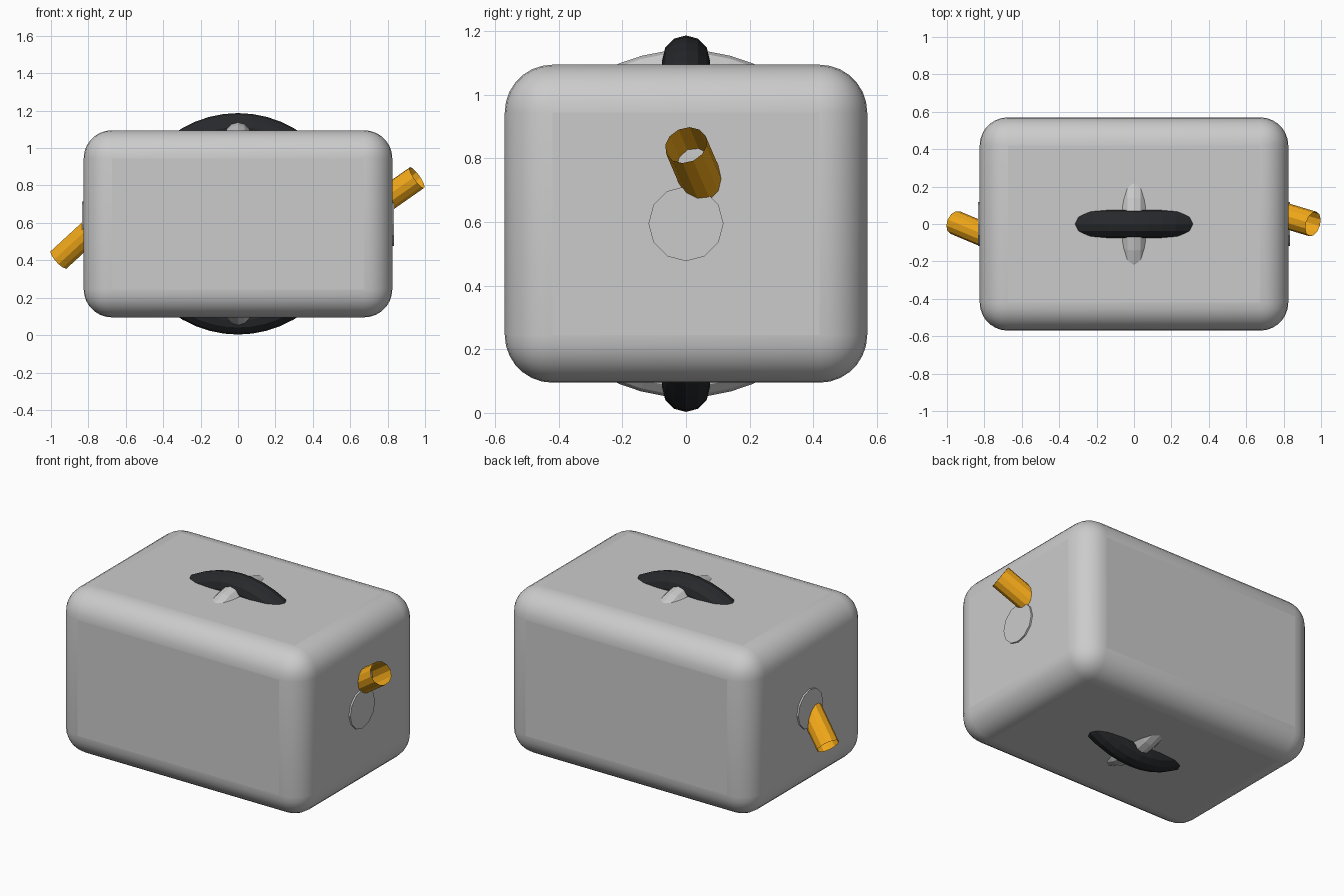
import bpy, math
from mathutils import Vector

if "Cube" in bpy.data.objects:
    bpy.data.objects.remove(bpy.data.objects["Cube"])

CZ = 0.595  # common centre height


def material(name, color):
    m = bpy.data.materials.new(name)
    m.diffuse_color = color
    m.use_nodes = True
    m.node_tree.nodes["Principled BSDF"].inputs["Base Color"].default_value = m.diffuse_color
    return m


black = material("black", (0.02, 0.022, 0.025, 1))
amber = material("amber", (0.9, 0.4, 0.01, 1))


def finish(name, mat=None):
    o = bpy.context.object
    o.name = name
    if mat:
        o.data.materials.append(mat)
    return o


def ring(name, outer, tube, rot, mat=None):
    bpy.ops.mesh.primitive_torus_add(location=(0, 0, CZ), rotation=rot,
                                     major_radius=outer - tube, minor_radius=tube,
                                     major_segments=48, minor_segments=12)
    return finish(name, mat)


def open_tube(name, end, direction, length, radius, mat):
    d = Vector(direction).normalized()
    bpy.ops.mesh.primitive_cylinder_add(vertices=12, radius=radius, depth=length,
                                        end_fill_type='NOTHING',
                                        location=Vector(end) - d * length / 2,
                                        rotation=d.to_track_quat('Z', 'Y').to_euler())
    return finish(name, mat)


# rounded box body
bpy.ops.mesh.primitive_cube_add(size=1, location=(0, 0, CZ))
body = finish("body")
body.scale = (1.65, 1.14, 1.0)
bpy.ops.object.transform_apply(location=False, rotation=False, scale=True)
bevel = body.modifiers.new("rounding", 'BEVEL')
bevel.width = 0.15
bevel.segments = 7
bpy.ops.object.shade_smooth_by_angle(angle=math.radians(30))

# two crossing rings that poke through the top and bottom
ring("black_ring", 0.592, 0.075, (math.pi / 2, 0, 0), black)
ring("grey_ring", 0.546, 0.07, (0, math.pi / 2, 0))

# axle whose ends show as thin discs on both sides
bpy.ops.mesh.primitive_cylinder_add(vertices=12, radius=0.118, depth=1.67,
                                    location=(0, 0, CZ), rotation=(0, math.pi / 2, 0))
finish("axle")

# slanted open pipes leaving the sides
open_tube("right_pipe", (0.957, 0.0, 0.842), (1, -0.3, 0.7), 0.32, 0.068, amber)
open_tube("left_pipe", (-0.957, 0.008, 0.404), (-1, 0.42, -0.92), 0.32, 0.065, amber)
